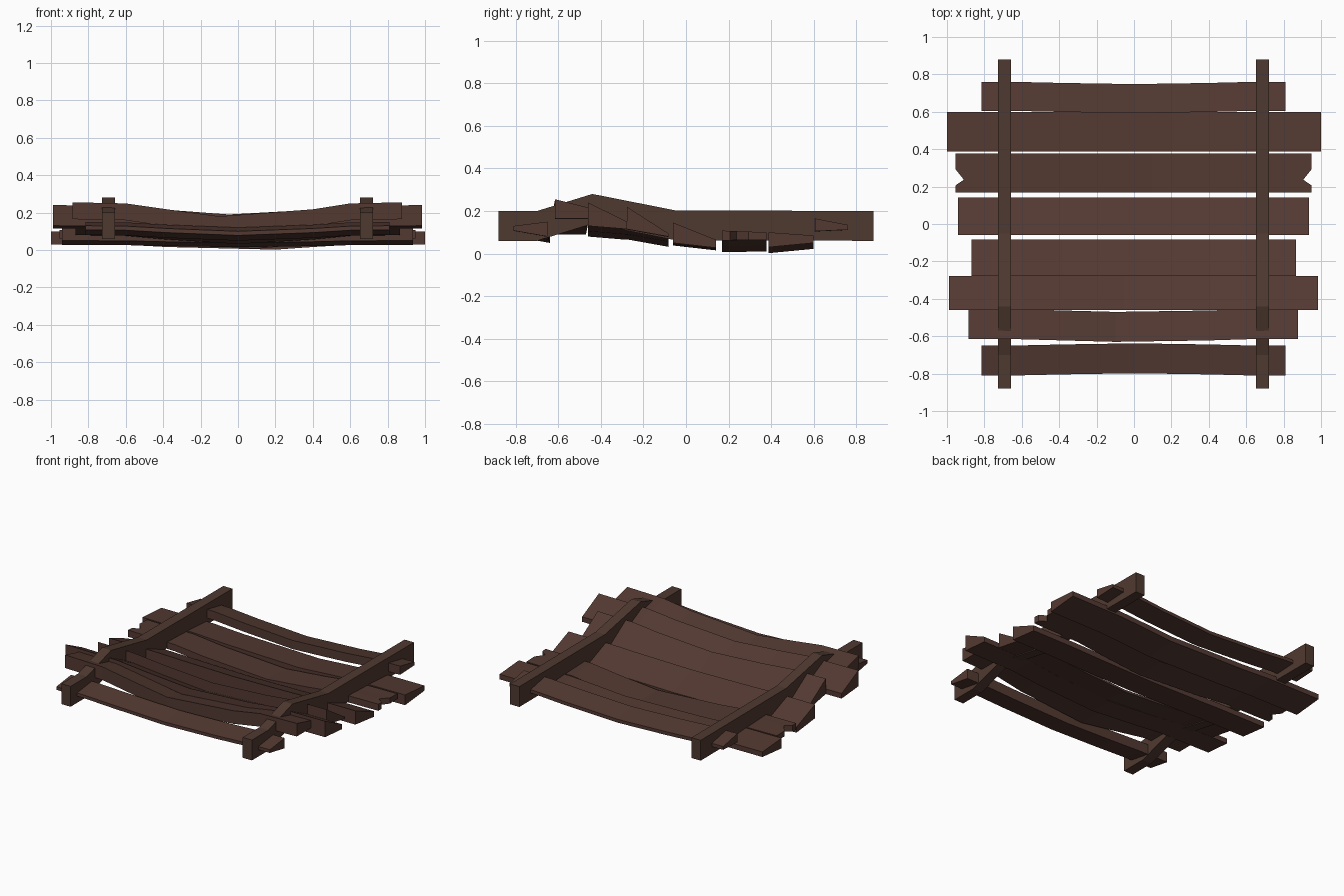
import bpy, bmesh

if "Cube" in bpy.data.objects:
    bpy.data.objects.remove(bpy.data.objects["Cube"])


def material(name, rgb):
    m = bpy.data.materials.new(name)
    m.diffuse_color = (*rgb, 1)
    m.use_nodes = True
    m.node_tree.nodes["Principled BSDF"].inputs["Base Color"].default_value = m.diffuse_color
    return m


PLANK = material("reddish dark wood", (0.086, 0.041, 0.031))
RAIL = material("dark wood", (0.078, 0.041, 0.030))


def loft(name, rings, mat):
    """Skin a list of closed cross-sections and cap both ends."""
    bm = bmesh.new()
    loops = [[bm.verts.new(p) for p in ring] for ring in rings]
    n = len(loops[0])
    for a, b in zip(loops, loops[1:]):
        for i in range(n):
            j = (i + 1) % n
            bm.faces.new((a[i], a[j], b[j], b[i]))
    # caps are strips between the top row and the bottom row
    h = n // 2
    for ring in (loops[0], loops[-1]):
        for i in range(h - 1):
            bm.faces.new((ring[i], ring[i + 1], ring[n - 2 - i], ring[n - 1 - i]))
    bmesh.ops.recalc_face_normals(bm, faces=bm.faces)
    me = bpy.data.meshes.new(name)
    bm.to_mesh(me)
    bm.free()
    me.materials.append(mat)
    ob = bpy.data.objects.new(name, me)
    bpy.context.collection.objects.link(ob)
    return ob


# two side rails, humped near the front: (y, top z)
RAIL_PATH = [(-0.88, 0.20), (-0.70, 0.20), (-0.44, 0.28), (-0.05, 0.203), (0.88, 0.20)]
for side, x in (("left", -0.693), ("right", 0.687)):
    rings = [[(x - 0.035, y, t), (x + 0.035, y, t),
              (x + 0.035, y, t - 0.14), (x - 0.035, y, t - 0.14)] for y, t in RAIL_PATH]
    loft(side + "_rail", rings, RAIL)


def plank(name, x0, x1, y0, y1, front, back, sag, low=0.0, bow=0.0, notch=((0, 0), (1, 0))):
    """Sagging plank; front/back are (top, bottom) z at its ends,
    notch lists (fraction across, depth cut into the ends)."""
    stations = [(x0, 0), (-0.6, 0.08), (-0.38, 0.5), (low, 1), (0.4, 0.5), (0.6, 0.08), (x1, 0)]
    rings = []
    for k, (x, s) in enumerate(stations):
        sign = 1 if k == 0 else -1 if k == len(stations) - 1 else 0
        rows = []
        for e in (0, 1):
            rows.append([(x + sign * d, y0 + (y1 - y0) * f + bow * s,
                          front[e] + (back[e] - front[e]) * f - sag * s) for f, d in notch])
        rings.append(rows[0] + rows[1][::-1])
    loft(name, rings, PLANK)


# cross planks from front to back
plank("plank_1", -0.815, 0.81, -0.81, -0.65, (0.13, 0.108), (0.15, 0.08), 0.03, bow=0.012)
plank("plank_2", -0.885, 0.878, -0.615, -0.455, (0.255, 0.165), (0.215, 0.165), 0.075, -0.1, -0.015)
plank("plank_3", -0.99, 0.985, -0.46, -0.278, (0.24, 0.13), (0.15, 0.115), 0.05, -0.05)
plank("plank_4", -0.87, 0.867, -0.278, -0.083, (0.22, 0.115), (0.095, 0.08), 0.048)
plank("plank_5", -0.94, 0.935, -0.06, 0.142, (0.145, 0.05), (0.065, 0.027), 0.012)
plank("plank_6_split", -0.955, 0.95, 0.168, 0.377, (0.108, 0.062), (0.10, 0.065), 0.055, 0.1,
      notch=((0, 0), (0.18, 0), (0.33, 0.045), (0.6, 0), (1, 0)))
plank("plank_7", -1.0, 1.0, 0.388, 0.598, (0.10, 0.03), (0.085, 0.05), 0.028, 0.2)
plank("plank_8", -0.815, 0.81, 0.605, 0.76, (0.165, 0.105), (0.135, 0.112), 0.035, bow=-0.012)
